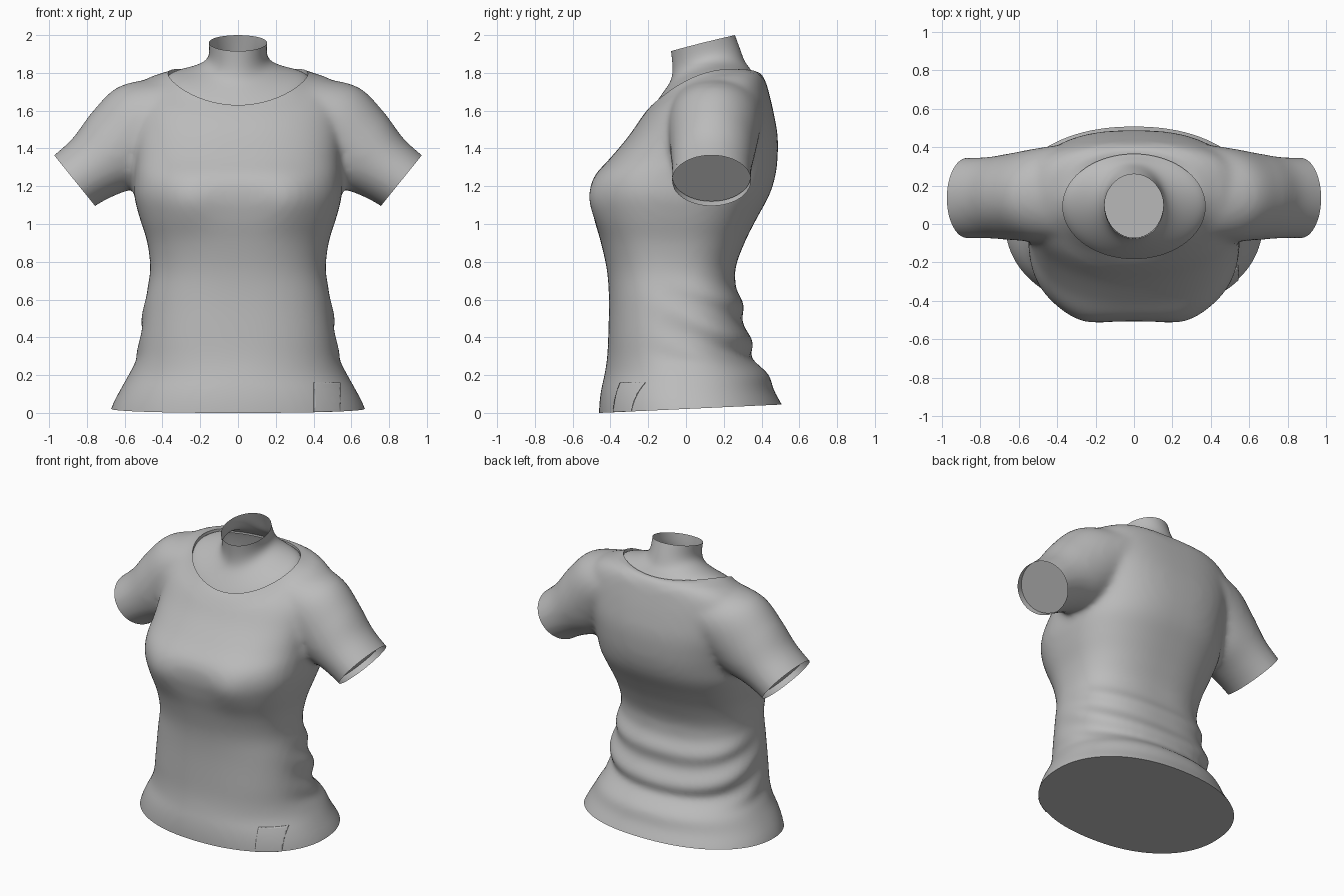
import bpy, bmesh
from math import sin, cos, pi, hypot, exp
from mathutils import Vector

cube = bpy.data.objects.get("Cube")
if cube:
    bpy.data.objects.remove(cube, do_unlink=True)

grey = bpy.data.materials.new("plain grey")
grey.use_nodes = True
grey.diffuse_color = (0.5, 0.5, 0.5, 1)
grey.node_tree.nodes["Principled BSDF"].inputs["Base Color"].default_value = (0.5, 0.5, 0.5, 1)


def make_object(name, bm):
    mesh = bpy.data.meshes.new(name)
    bm.to_mesh(mesh)
    bm.free()
    mesh.materials.append(grey)
    obj = bpy.data.objects.new(name, mesh)
    bpy.context.collection.objects.link(obj)
    return obj


def activate(obj):
    bpy.ops.object.select_all(action='DESELECT')
    obj.select_set(True)
    bpy.context.view_layer.objects.active = obj


def ramp(v, lo, hi):
    t = min(1, max(0, (v - lo) / (hi - lo)))
    return t * t * (3 - 2 * t)


def flowing(rows, steps=5):
    # adds rows between the given ones along a smooth curve
    rows = [Vector(r) for r in rows]
    result = []
    for i in range(len(rows) - 1):
        a, b = rows[i], rows[i + 1]
        before, after = rows[max(i - 1, 0)], rows[min(i + 2, len(rows) - 1)]
        for k in range(steps):
            t = k / steps
            result.append(a + (b - before) * (t * (1 - t) ** 2 / 2)
                          + (b - a) * (t * t * (3 - 2 * t))
                          - (after - a) * (t * t * (1 - t) / 2))
    return result + [rows[-1]]


def loft(bm, rings, capped):
    loops = [[bm.verts.new(p) for p in ring] for ring in rings]
    n = len(loops[0])
    for a, b in zip(loops, loops[1:]):
        for i in range(n):
            j = (i + 1) % n
            bm.faces.new((a[i], a[j], b[j], b[i]))
    if capped:
        bm.faces.new(loops[0][::-1])
        bm.faces.new(loops[-1])


def power(v, e):
    return abs(v) ** e * (1 if v >= 0 else -1)


def torso_ring(z, half, front, back, squareness, n=64):
    mid, depth = (front + back) / 2, (back - front) / 2
    back_squareness = 2.2 + 0.35 * ramp(z, 0.2, 0.6)
    ring = []
    for i in range(n):
        a = 2 * pi * i / n
        e = 2 / (squareness if sin(a) < 0 else back_squareness)
        ring.append((half * power(cos(a), e), mid + depth * power(sin(a), e), z))
    return ring


def sleeve_ring(side, x, y, z, radius, depth, n=40):
    # rings are square to the sleeve axis, which slopes down and outward
    return [(side * (x + 0.63 * radius * cos(2 * pi * i / n)),
             y + depth * sin(2 * pi * i / n),
             z + 0.78 * radius * cos(2 * pi * i / n)) for i in range(n)]


def saddle_z(s, front, back, side):
    # height around a neck loop: s is -1 at the front and 1 at the back
    return side + (back - front) / 2 * s + ((back + front) / 2 - side) * s * s


# Shirt volume: height, half width, front, back, squareness of the front
torso = [
    (-0.1, 0.71, -0.46, 0.57, 2.2), (0.03, 0.67, -0.46, 0.515, 2.2),
    (0.12, 0.625, -0.45, 0.465, 2.2), (0.2, 0.58, -0.432, 0.44, 2.2),
    (0.29, 0.537, -0.418, 0.355, 2.3), (0.4, 0.52, -0.412, 0.335, 2.4),
    (0.6, 0.492, -0.408, 0.285, 2.4), (0.75, 0.465, -0.418, 0.26, 2.4),
    (0.9, 0.48, -0.45, 0.31, 2.5), (1.03, 0.52, -0.487, 0.375, 2.6),
    (1.15, 0.55, -0.507, 0.44, 2.7), (1.25, 0.55, -0.487, 0.472, 2.7),
    (1.35, 0.55, -0.4, 0.485, 2.6), (1.47, 0.56, -0.3, 0.485, 2.5),
    (1.6, 0.57, -0.21, 0.462, 2.3), (1.7, 0.555, -0.115, 0.438, 2.1),
    (1.765, 0.49, -0.05, 0.42, 2), (1.805, 0.39, 0.03, 0.395, 2),
    (1.84, 0.27, 0.1, 0.34, 2)]
# Sleeve: centre, radius, depth
sleeve = [(0.28, 0.17, 1.62, 0.2, 0.255), (0.47, 0.153, 1.53, 0.255, 0.246),
          (0.62, 0.143, 1.405, 0.242, 0.228), (0.75, 0.137, 1.31, 0.192, 0.213),
          (0.865, 0.135, 1.23, 0.173, 0.211), (0.98, 0.135, 1.14, 0.173, 0.211)]

bm = bmesh.new()
loft(bm, [torso_ring(*r) for r in flowing(torso)], True)
for side in (1, -1):
    loft(bm, [sleeve_ring(side, *r) for r in flowing(sleeve)], True)
bmesh.ops.recalc_face_normals(bm, faces=bm.faces)
shirt = make_object("shirt", bm)

# Blend the torso and sleeves into one cloth surface
remesh = shirt.modifiers.new("blend", 'REMESH')
remesh.mode = 'VOXEL'
remesh.voxel_size = 0.02
soften = shirt.modifiers.new("soften", 'SMOOTH')
soften.factor = 0.5
soften.iterations = 12
activate(shirt)
for name in ("blend", "soften"):
    bpy.ops.object.modifier_apply(modifier=name)

bm = bmesh.new()
bm.from_mesh(shirt.data)

# Slanting folds gathered over the back of the waist, and the fuller chest
for v in bm.verts:
    x, y, z = v.co
    mask = ramp(y, -0.25, 0.25) * ramp(z, 0.22, 0.34) * (1 - ramp(z, 0.55, 0.75))
    slant = z + 0.4 * (y - 0.3)
    out = Vector((x, y, 0)).normalized()
    v.co += out * mask * 0.013 * sin(2 * pi * (slant - 0.15) / 0.19)
    if y < -0.2:
        v.co.y -= 0.025 * exp(-((abs(x) - 0.27) / 0.13) ** 2 - ((z - 1.12) / 0.14) ** 2)


def cut(bm, faces, point, normal):
    geom = set(faces)
    for f in faces:
        geom.update(f.edges)
        geom.update(f.verts)
    res = bmesh.ops.bisect_plane(bm, geom=list(geom), plane_co=point,
                                 plane_no=normal, clear_outer=True)
    return [e for e in res["geom_cut"] if isinstance(e, bmesh.types.BMEdge)]


# Hem, closed underneath
hem = cut(bm, bm.faces[:], (0, -0.455, 0), (0, 0.046, -1))
bmesh.ops.holes_fill(bm, edges=hem, sides=0)

# Open sleeve cuffs
for side in (1, -1):
    outer = []
    for f in bm.faces:
        c = f.calc_center_median()
        if c.x * side > 0.6 and c.z > 0.9:
            outer.append(f)
    cut(bm, outer, (side * 0.865, 0, 1.23), (side * 0.78, 0, -0.63))


# Oval neckline
NECK_Y, NECK_W, NECK_D = 0.092, 0.37, 0.272


def neck_distance(co):
    return hypot(co.x / NECK_W, (co.y - NECK_Y) / NECK_D)


inside = [f for f in bm.faces if f.calc_center_median().z > 1.5
          and neck_distance(f.calc_center_median()) < 1]
bmesh.ops.delete(bm, geom=inside, context='FACES')
near = [v for v in bm.verts if v.co.z > 1.5 and neck_distance(v.co) < 1.3]
rim = [v for v in near if v.is_boundary]
for v in rim:
    d = neck_distance(v.co)
    v.co.x /= d
    v.co.y = NECK_Y + (v.co.y - NECK_Y) / d
    v.co.z = saddle_z((v.co.y - NECK_Y) / NECK_D, 1.63, 1.805, 1.797)
bmesh.ops.remove_doubles(bm, verts=rim, dist=0.006)
band = [v for v in bm.verts if v.co.z > 1.5 and not v.is_boundary
        and neck_distance(v.co) < 1.25]
for step in range(12):
    bmesh.ops.smooth_vert(bm, verts=band, factor=0.5, use_axis_x=True,
                          use_axis_y=True, use_axis_z=True)
edges = [e for e in bm.edges if e.is_boundary and e.verts[0].co.z > 1.5
         and neck_distance(e.verts[0].co) < 1.1]
turned = bmesh.ops.extrude_edge_only(bm, edges=edges)["geom"]
for v in turned:
    if isinstance(v, bmesh.types.BMVert):
        v.co.z -= 0.03
bm.to_mesh(shirt.data)

# Hem patch, following the cloth at the left front
cap = [f for f in bm.faces if f.normal.z < -0.8 or f.calc_center_median().y > 0
       or f.calc_center_median().z > 0.3]
bmesh.ops.delete(bm, geom=cap, context='FACES')
for point, normal in (((0.4, 0, 0), (-1, 0, 0)), ((0.54, 0, 0), (1, 0, 0)),
                      ((0, 0, 0.16), (0, 0, 1))):
    cut(bm, bm.faces[:], point, normal)
bm.normal_update()
for v in bm.verts:
    v.co += v.normal * 0.005
patch = make_object("hem_patch", bm)
plate = patch.modifiers.new("thickness", 'SOLIDIFY')
plate.thickness = 0.006
plate.offset = -1

# Arm ends, closing the sleeves just inside the cuffs
for side, name in ((1, "left_arm_end"), (-1, "right_arm_end")):
    bm = bmesh.new()
    ring = sleeve_ring(side, 0.835, 0.135, 1.254, 0.172, 0.208)
    bm.faces.new([bm.verts.new(p) for p in ring])
    make_object(name, bm)

# Neck: front y and z, back y and z, half width, side z
neck_rings = [(-0.19, 1.59, 0.385, 1.77, 0.385, 1.765),
              (-0.165, 1.635, 0.355, 1.8, 0.355, 1.797),
              (-0.12, 1.7, 0.335, 1.83, 0.25, 1.82),
              (-0.075, 1.76, 0.31, 1.86, 0.18, 1.85),
              (-0.07, 1.83, 0.29, 1.92, 0.15, 1.89),
              (-0.08, 1.915, 0.26, 2.0, 0.155, 1.96)]
bm = bmesh.new()
angles = [2 * pi * i / 32 for i in range(32)]
loft(bm, [[(w * cos(a), (yf + yb) / 2 + (yb - yf) / 2 * sin(a),
            saddle_z(sin(a), zf, zb, zs)) for a in angles]
          for yf, zf, yb, zb, w, zs in neck_rings], False)
neck = make_object("neck", bm)
sub = neck.modifiers.new("smooth", 'SUBSURF')
sub.levels = sub.render_levels = 2

for obj in (shirt, patch, neck):
    activate(obj)
    bpy.ops.object.shade_smooth_by_angle(angle=0.7)
